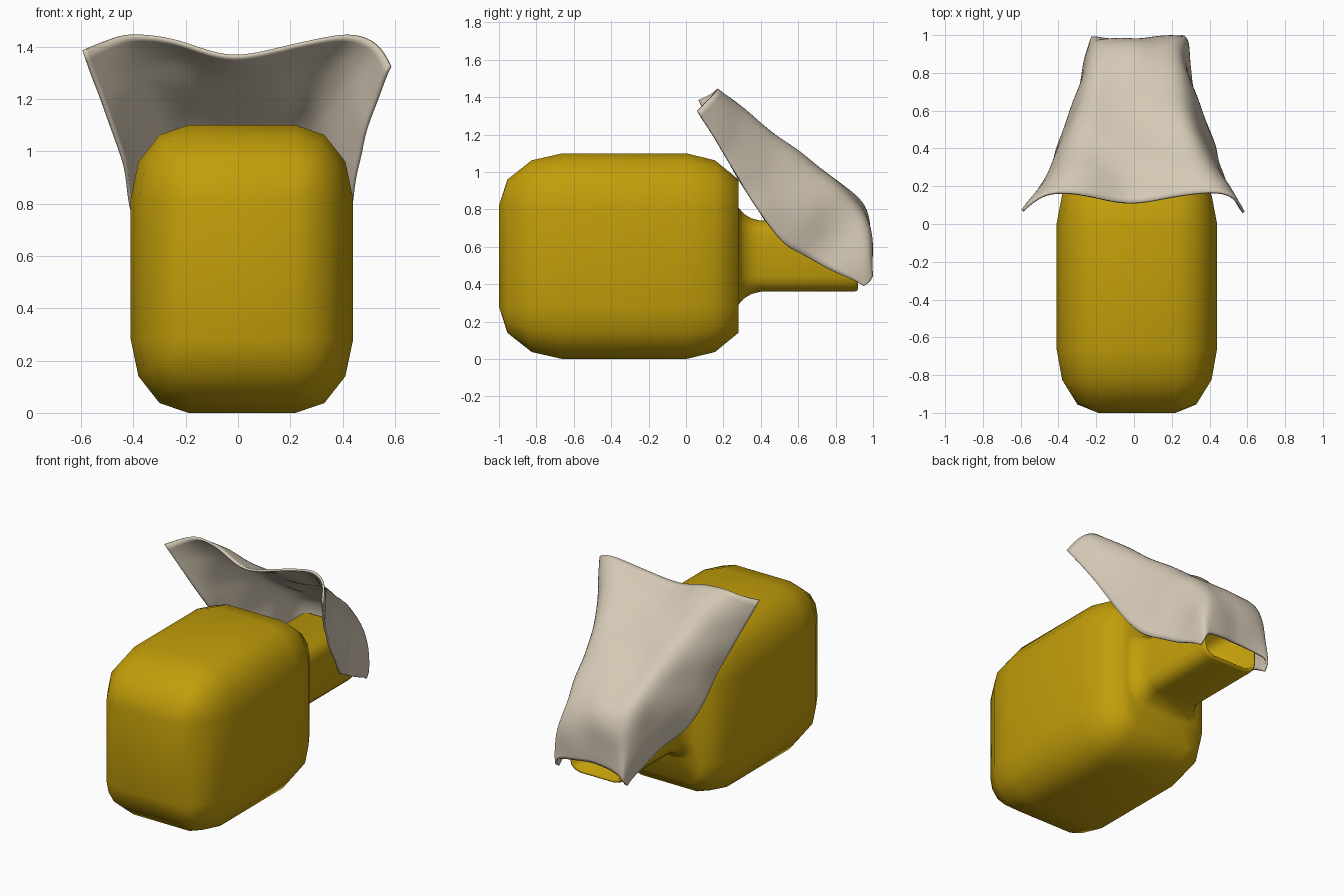
import bpy, bmesh, math, random
from mathutils import Vector

if "Cube" in bpy.data.objects:
    bpy.data.objects.remove(bpy.data.objects["Cube"])

random.seed(4)
CX, CZ = 0.015, 0.55          # axis of the body and neck


def material(name, color):
    m = bpy.data.materials.new(name)
    m.diffuse_color = color
    m.use_nodes = True
    m.node_tree.nodes["Principled BSDF"].inputs["Base Color"].default_value = m.diffuse_color
    return m


def make_object(name, bm, mat):
    me = bpy.data.meshes.new(name)
    bm.to_mesh(me)
    bm.free()
    ob = bpy.data.objects.new(name, me)
    bpy.context.collection.objects.link(ob)
    me.materials.append(mat)
    for p in me.polygons:
        p.use_smooth = True
    return ob


def ring(bm, y, ix, iz, rx, rz):
    """Rounded rectangle across y: inner half sizes plus corner radii."""
    verts = []
    for k, (sx, sz) in enumerate([(1, 1), (-1, 1), (-1, -1), (1, -1)]):
        for s in range(4):
            a = math.radians(90 * k + 30 * s)
            verts.append(bm.verts.new((CX + sx * ix + rx * math.cos(a), y,
                                       CZ + sz * iz + rz * math.sin(a))))
    return verts


# Rounded body: corner radius follows a three-step quarter round at both ends
bm = bmesh.new()
rings = []
for y, c in [(-1, 0), (-0.955, 0.5), (-0.825, 0.866), (-0.66, 1),
             (0, 1), (0.155, 0.866), (0.28, 0.5)]:
    rings.append(ring(bm, y, 0.205, 0.27, 0.22 * c, 0.28 * c))

# Neck: concave flare out of the back, straight tube, rounded lip, open inside
for y, hx, hz, r in [(0.28, 0.275, 0.26, 0.13), (0.31, 0.24, 0.226, 0.11),
                     (0.35, 0.215, 0.202, 0.09), (0.40, 0.205, 0.19, 0.08),
                     (0.90, 0.205, 0.19, 0.08), (0.915, 0.20, 0.185, 0.075),
                     (0.92, 0.19, 0.175, 0.07), (0.91, 0.18, 0.165, 0.06),
                     (0.30, 0.18, 0.165, 0.06)]:
    rings.append(ring(bm, y, hx - r, hz - r, r, r))

for a, b in zip(rings, rings[1:]):
    for i in range(16):
        j = (i + 1) % 16
        bm.faces.new((a[i], a[j], b[j], b[i]))
bm.faces.new(rings[0])
bm.faces.new(rings[-1])
bmesh.ops.remove_doubles(bm, verts=bm.verts[:], dist=0.0005)
bmesh.ops.recalc_face_normals(bm, faces=bm.faces[:])
make_object("body_with_neck", bm, material("yellow", (0.54, 0.34, 0.003, 1)))

# Draped cloth: rows from the flared front hem to the hem over the neck end
# centre y, z | shoulder x, y, z | lower edge x, y, z
rows = [
    (0.10, 1.35, 0.40, 0.185, 1.46, 0.585, 0.065, 1.345),
    (0.30, 1.27, 0.36, 0.33, 1.33, 0.475, 0.22, 1.08),
    (0.50, 1.15, 0.31, 0.50, 1.19, 0.41, 0.38, 0.82),
    (0.68, 1.03, 0.265, 0.68, 1.05, 0.36, 0.50, 0.62),
    (0.85, 0.91, 0.24, 0.85, 0.91, 0.29, 0.64, 0.57),
    (0.965, 0.81, 0.23, 0.96, 0.79, 0.265, 0.77, 0.49),
    (0.985, 0.65, 0.23, 0.985, 0.63, 0.26, 0.90, 0.41),
    (0.96, 0.49, 0.23, 0.985, 0.47, 0.25, 0.95, 0.39),
]


def jitter(s):
    return Vector([random.uniform(-s, s) for _ in range(3)])


bm = bmesh.new()
grid = []
for n, (cy, cz, sx, sy, sz, ex, ey, ez) in enumerate(rows):
    shift = 0.003 * n
    centre = Vector((0, cy, cz))
    half = {}
    for side in (-1, 1):
        shoulder = Vector((side * sx, sy, sz))
        edge = Vector((side * ex, ey, ez))
        flank = shoulder.lerp(edge, 0.5) + Vector((side * 0.02, 0.015, 0.01))
        if n == 0:
            edge.z -= 0.03 * side - 0.01
        elif n < 7:
            edge += jitter(0.02)
        inner = centre.lerp(shoulder, 0.5)
        half[side] = [inner + jitter(0.01), shoulder + jitter(0.008),
                      flank + jitter(0.015), edge]
    pts = half[-1][::-1] + [centre] + half[1]
    grid.append([bm.verts.new(p + Vector((shift, 0, 0))) for p in pts])
for a, b in zip(grid, grid[1:]):
    for i in range(len(a) - 1):
        bm.faces.new((a[i], a[i + 1], b[i + 1], b[i]))
bmesh.ops.recalc_face_normals(bm, faces=bm.faces[:])
cloth = make_object("draped_cloth", bm, material("linen", (0.66, 0.58, 0.46, 1)))

# Smooth folds, soft wrinkles and cloth thickness
sub = cloth.modifiers.new("smooth_folds", 'SUBSURF')
sub.levels = sub.render_levels = 3
sub.boundary_smooth = 'PRESERVE_CORNERS'
tex = bpy.data.textures.new("wrinkles", 'CLOUDS')
tex.noise_scale = 0.25
tex.noise_depth = 0
disp = cloth.modifiers.new("wrinkles", 'DISPLACE')
disp.texture = tex
disp.strength = 0.03
thick = cloth.modifiers.new("thickness", 'SOLIDIFY')
thick.thickness = 0.014
thick.offset = 0
